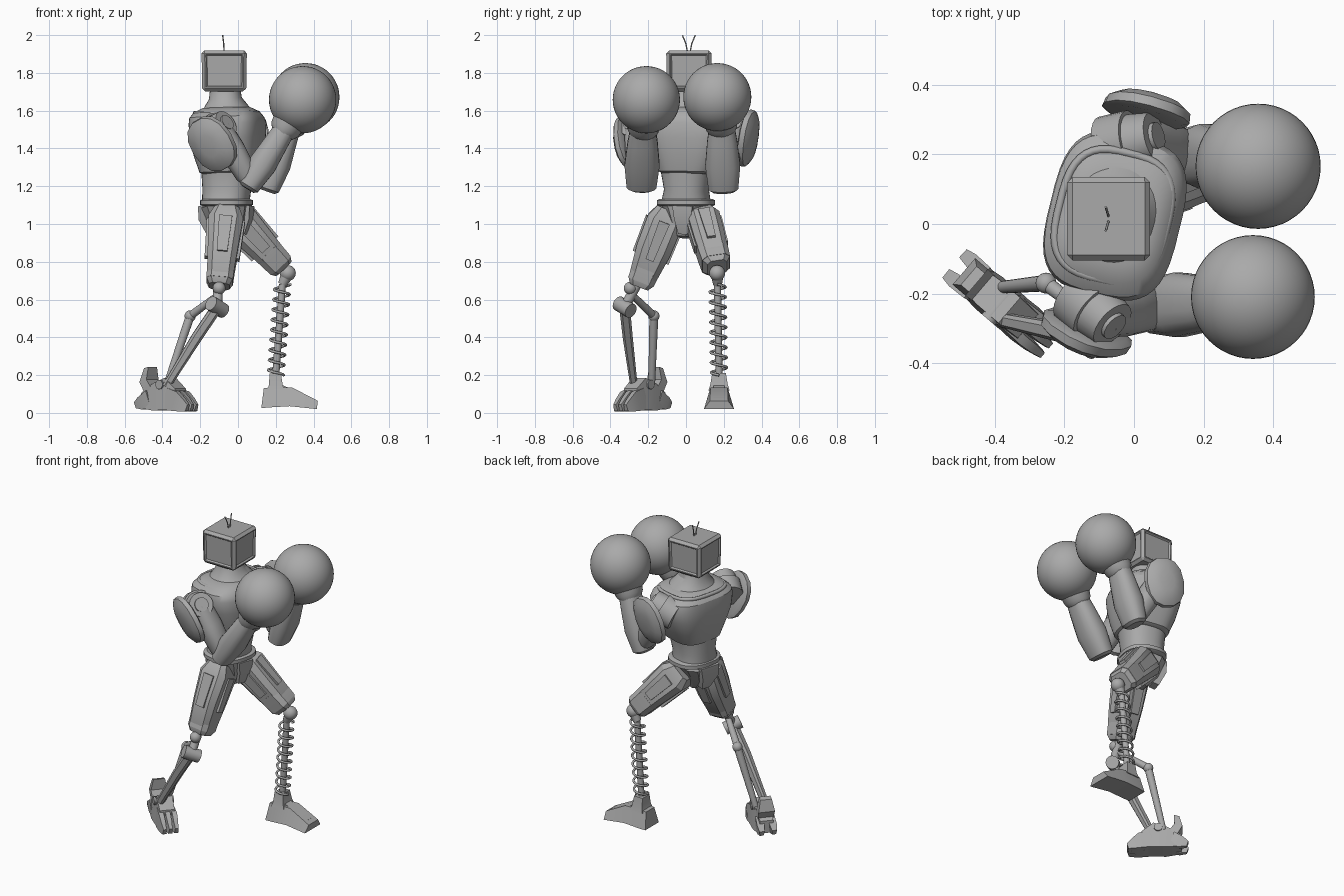
import bpy, bmesh, math
from mathutils import Vector as V

if "Cube" in bpy.data.objects:
    bpy.data.objects.remove(bpy.data.objects["Cube"])

GREY = (0.4, 0.4, 0.4, 1)
mat = bpy.data.materials.new("plain grey")
mat.use_nodes = True
mat.diffuse_color = GREY
mat.node_tree.nodes["Principled BSDF"].inputs["Base Color"].default_value = GREY
made = []


def add(name, bm):
    bmesh.ops.recalc_face_normals(bm, faces=bm.faces)
    me = bpy.data.meshes.new(name)
    bm.to_mesh(me)
    bm.free()
    me.materials.append(mat)
    ob = bpy.data.objects.new(name, me)
    bpy.context.collection.objects.link(ob)
    made.append(ob)


def outline(n, power):
    """Superellipse points; n=4 gives square corners."""
    if n == 4:
        return [(1, 1), (-1, 1), (-1, -1), (1, -1)]
    f = lambda c: math.copysign(abs(c) ** (2 / power), c)
    ts = [math.tau * (i + 0.5) / n for i in range(n)]
    return [(f(math.cos(t)), f(math.sin(t))) for t in ts]


def loft(name, secs, n=24, power=2, hint=(1, 0, 0), taper=1):
    """Skin sections (point, half width along hint, half width across it)."""
    axis = (V(secs[-1][0]) - V(secs[0][0])).normalized()
    u = V(hint) - axis * axis.dot(V(hint))
    u.normalize()
    v = axis.cross(u)
    bm = bmesh.new()
    rings = []
    for p, a, b in secs:
        rings.append([bm.verts.new(V(p) + u * a * s * (taper if t > 0 else 1) + v * b * t)
                      for s, t in outline(n, power)])
    for r0, r1 in zip(rings, rings[1:]):
        for i in range(n):
            j = (i + 1) % n
            bm.faces.new((r0[i], r0[j], r1[j], r1[i]))
    bm.faces.new(rings[0])
    bm.faces.new(rings[-1])
    add(name, bm)


def tube(name, p, q, r, r2=None, n=16):
    loft(name, [(p, r, r), (q, r2 or r, r2 or r)], n, hint=(0.3, 0.5, 0.8))


def ball(name, p, r, seg=24):
    bm = bmesh.new()
    bmesh.ops.create_uvsphere(bm, u_segments=seg, v_segments=seg // 2, radius=r)
    bmesh.ops.translate(bm, vec=p, verts=bm.verts)
    add(name, bm)


def wire(name, pts, r, cyclic=False):
    cu = bpy.data.curves.new(name, "CURVE")
    cu.dimensions = "3D"
    cu.bevel_depth, cu.bevel_resolution = r, 2
    cu.use_fill_caps = True
    sp = cu.splines.new("POLY")
    sp.points.add(len(pts) - 1)
    for k, p in zip(sp.points, pts):
        k.co = (*p, 1)
    sp.use_cyclic_u = cyclic
    cu.materials.append(mat)
    bpy.context.collection.objects.link(bpy.data.objects.new(name, cu))


TURN = V((0.97, -0.24, 0))      # direction the turned body faces
SIDE = V((0.24, 0.97, 0))

# Head: bevelled box with shallow side panels, antennae and neck
HEAD = V((-0.073, 0.015, 1.811))
bm = bmesh.new()
bmesh.ops.create_cube(bm, size=1)
bmesh.ops.scale(bm, vec=(0.24, 0.24, 0.217), verts=bm.verts)
for v in bm.verts:
    if v.co.z < 0:
        v.co.x *= 0.97
        v.co.y *= 0.97
bmesh.ops.bevel(bm, geom=bm.edges[:], offset=0.016, segments=1, affect="EDGES")
sides = [f for f in bm.faces if f.calc_area() > 0.02 and abs(f.normal.z) < 0.5]
bmesh.ops.inset_individual(bm, faces=sides, thickness=0.008, depth=0)
bmesh.ops.inset_individual(bm, faces=sides, thickness=0.01, depth=-0.009)
bmesh.ops.translate(bm, vec=HEAD, verts=bm.verts)
add("head", bm)
for s in (-1, 1):
    base = HEAD + V((0, s * 0.006, 0.095))
    wire("antenna", [base, base + V((-0.003, s * 0.01, 0.05)), base + V((-0.008, s * 0.028, 0.093))], 0.0035)
loft("neck", [((-0.06, 0.02, 1.58), 0.145, 0.165), ((-0.064, 0.018, 1.625), 0.113, 0.125),
              ((-0.067, 0.017, 1.665), 0.086, 0.09), ((-0.068, 0.017, 1.71), 0.08, 0.08)],
     32, 2.2, TURN)

# Torso: chest shell, collar rim, abdomen, belt and pelvis
loft("chest", [((-0.05, 0.01, 1.265), 0.125, 0.13), ((-0.05, 0.01, 1.275), 0.145, 0.15),
               ((-0.05, 0.02, 1.36), 0.172, 0.187), ((-0.055, 0.023, 1.45), 0.187, 0.222),
               ((-0.055, 0.023, 1.53), 0.19, 0.236), ((-0.06, 0.023, 1.565), 0.182, 0.226),
               ((-0.06, 0.023, 1.595), 0.158, 0.187), ((-0.06, 0.02, 1.615), 0.12, 0.13)],
     40, 3.2, TURN)
wire("collar_rim", [V((-0.06, 0.023, 1.587)) + TURN * 0.157 * a + SIDE * 0.186 * b
                    for a, b in outline(40, 3)], 0.012, True)
loft("abdomen", [((-0.065, 0, 1.11), 0.122, 0.13), ((-0.06, 0.003, 1.18), 0.127, 0.116),
                 ((-0.055, 0.005, 1.3), 0.138, 0.14)], 32, 2.4, TURN)
loft("belt", [((-0.06, 0, 1.095), 0.12, 0.14), ((-0.06, 0, 1.102), 0.135, 0.152),
              ((-0.06, 0, 1.125), 0.135, 0.152), ((-0.06, 0, 1.132), 0.12, 0.14)], 32, 2.5, TURN)
loft("pelvis", [((-0.06, 0, 1.1), 0.125, 0.125), ((-0.055, -0.01, 1.0), 0.1, 0.07),
                ((-0.04, -0.012, 0.93), 0.05, 0.035)], 8, 4, TURN)
loft("front_flap", [((0.055, -0.015, 1.1), 0.02, 0.055), ((0.05, -0.015, 1.03), 0.02, 0.045),
                    ((0.02, -0.012, 0.95), 0.02, 0.025)], 4, hint=TURN)
loft("back_flap", [((-0.175, 0.02, 1.1), 0.02, 0.07), ((-0.175, 0.02, 1.03), 0.022, 0.06),
                   ((-0.14, 0.015, 0.95), 0.02, 0.03)], 4, hint=TURN)


def arm(side, inner, outer, elbow, wrist, glove, r, plate, normal, lean):
    """Shoulder joint, shell plate, upper arm, forearm and round glove."""
    inner, outer, elbow, wrist, glove = map(V, (inner, outer, elbow, wrist, glove))
    hub = (outer - inner).normalized()
    tube(side + "_shoulder_joint", inner - hub * 0.04, inner + hub * 0.05, 0.094, 0.094, 24)
    tube(side + "_shoulder_cap", inner + hub * 0.05, outer, 0.082, 0.072, 24)
    tube(side + "_shoulder_hub", outer, outer + hub * 0.012, 0.042)
    top = inner.lerp(outer, 0.5)
    loft(side + "_upper_arm", [(top, 0.065, 0.07), (top.lerp(elbow, 0.4), 0.07, 0.075),
                               (top.lerp(elbow, 0.85), 0.06, 0.068), (elbow, 0.04, 0.05)], 16, 2.4)
    d = (wrist - elbow).normalized()
    loft(side + "_forearm", [(elbow - d * 0.04, 0.04, 0.06), (elbow - d * 0.025, 0.058, 0.08),
                             (elbow.lerp(wrist, 0.35), 0.075, 0.094),
                             (elbow.lerp(wrist, 0.8), 0.064, 0.08), (wrist, 0.06, 0.07)], 16, 2.5)
    g = (glove - wrist).normalized()
    loft(side + "_glove_cuff", [(wrist - g * 0.015, 0.062, 0.07), (wrist + g * 0.01, 0.08, 0.083),
                                (glove - g * 0.14, 0.09, 0.09), (glove - g * 0.1, 0.13, 0.13)], 24)
    ball(side + "_glove", glove, r, 48)
    p, nv = V(plate), V(normal).normalized()
    loft(side + "_shoulder_plate", [(p - nv * 0.035, 0.13, 0.105), (p - nv * 0.025, 0.153, 0.125),
                                    (p + nv * 0.002, 0.15, 0.12), (p + nv * 0.022, 0.115, 0.09),
                                    (p + nv * 0.033, 0.06, 0.045)], 14, 2.3, lean)


arm("right", (-0.135, -0.225, 1.48), (-0.062, -0.29, 1.535), (0.07, -0.235, 1.22),
    (0.24, -0.228, 1.49), (0.342, -0.21, 1.658), 0.178, (-0.143, -0.322, 1.42),
    (-0.4, -0.88, -0.3), (-0.6, -0.05, 1))
arm("left", (-0.045, 0.225, 1.49), (0.06, 0.25, 1.54), (0.17, 0.197, 1.21),
    (0.27, 0.19, 1.5), (0.357, 0.166, 1.672), 0.18, (0.04, 0.338, 1.452), (0.27, 1, -0.2), (0.25, 0, 1))


def thigh(side, hip, knee, across, w0, w1, deep):
    """Chamfered armour thigh with raised strips, knee collar and side plates."""
    hip, knee, hint = V(hip), V(knee), V(across)
    d = (knee - hip).normalized()
    u = (hint - d * d.dot(hint)).normalized()
    v = d.cross(u)
    at = lambda t: hip.lerp(knee, t)
    loft(side + "_thigh", [(at(-0.06), w0 * 0.7, deep * 0.7), (at(0.1), w0, deep),
                           (at(0.5), (w0 + w1) / 2, deep * 0.97), (at(0.93), w1, w1 * 1.03),
                           (at(1), w1 * 0.8, w1 * 0.75)], 8, 4, hint)
    loft(side + "_knee_guard", [(at(0.66), w1 * 1.04, w1 * 1.12), (at(0.72), w1 * 1.08, w1 * 1.12),
                                (at(0.93), w1 * 1.03, w1 * 1.06)], 8, 4, hint)
    for s in (-1, 1):
        loft(side + "_thigh_strip", [(at(0.1) + u * s * w0 * 0.92, 0.013, 0.03),
                                     (at(0.62) + u * s * (w0 + w1) * 0.47, 0.014, 0.022)], 4, hint=hint)
        loft(side + "_thigh_panel", [(at(0.12) + v * s * deep * 0.94, 0.035, 0.012),
                                     (at(0.6) + v * s * deep * 0.9, 0.028, 0.012)], 4, hint=hint)


thigh("right", (-0.06, -0.095, 1.055), (-0.1, -0.248, 0.67), (1, 0, 0), 0.096, 0.071, 0.1)
thigh("left", (-0.018, 0.085, 1.04), (0.237, 0.165, 0.768), (0.7, 0, 0.7), 0.102, 0.074, 0.088)

# Left shin: knee ball, coil spring around a rod, ankle and wedge foot
KNEE, ANKLE = V((0.264, 0.165, 0.74)), V((0.2, 0.175, 0.2))
ball("left_knee", KNEE, 0.042)
TOP = V((0.235, 0.167, 0.68))
tube("left_knee_socket", KNEE, TOP, 0.035, 0.024)
tube("left_spring_rod", TOP, ANKLE, 0.019)
TURNS, STEPS = 9, 16
coil = []
for i in range(TURNS * STEPS + 1):
    a = math.tau * i / STEPS
    coil.append(TOP.lerp(ANKLE, i / (TURNS * STEPS)) + V((math.cos(a), math.sin(a), 0)) * 0.042)
wire("left_spring", coil, 0.007)
loft("left_ankle", [((0.2, 0.175, 0.12), 0.045, 0.055), ((0.2, 0.175, 0.15), 0.036, 0.046),
                    ((0.197, 0.175, 0.21), 0.03, 0.036)], 4)
loft("left_foot", [((0.13, 0.175, 0.078), 0.07, 0.053), ((0.18, 0.175, 0.083), 0.075, 0.054),
                   ((0.28, 0.175, 0.085), 0.075, 0.05), ((0.42, 0.175, 0.042), 0.08, 0.022)],
     4, hint=(0, 1, 0), taper=0.6)
loft("left_foot_ridge", [((0.2, 0.175, 0.14), 0.03, 0.02), ((0.39, 0.175, 0.065), 0.03, 0.015)],
     4, hint=(0, 1, 0))

# Right shin: knee ball and drum, two rods joined by a rear elbow
knee, drum = V((-0.1, -0.295, 0.66)), V((-0.11, -0.325, 0.56))
ball("right_knee", knee, 0.034)
tube("right_knee_link", V((-0.105, -0.26, 0.68)), drum, 0.026)
tube("right_knee_drum", drum - V((0.033, 0.033, -0.02)), drum + V((0.033, 0.033, -0.02)), 0.04)
knob = V((-0.253, -0.17, 0.513))
tube("right_rear_link", V((-0.11, -0.28, 0.62)), knob, 0.018, 0.022)
ball("right_rear_knob", knob, 0.03)
tube("right_rear_rod", knob, V((-0.38, -0.182, 0.14)), 0.024, 0.018)
loft("right_front_rod", [(drum, 0.03, 0.03), (drum.lerp(V((-0.375, -0.285, 0.17)), 0.4), 0.03, 0.028),
                         ((-0.38, -0.275, 0.14), 0.022, 0.02)], 8, 3)

# Right foot: turned segmented body, short toes and heel spurs
F, ACROSS = V((0.76, -0.65, 0)), V((0.65, 0.76, 0))
MID = V((-0.38, -0.23, -0.01))
foot = lambda f, s, z: MID + F * f + ACROSS * s + V((0, 0, z))
loft("right_foot", [(foot(-0.14, 0, 0.075), 0.05, 0.04), (foot(-0.05, 0, 0.095), 0.06, 0.072),
                    (foot(0.03, 0, 0.11), 0.06, 0.085), (foot(0.1, 0, 0.08), 0.056, 0.058)],
     4, hint=ACROSS, taper=0.8)
for k in (-1, 0, 1):
    loft("right_toe", [(foot(0.03, k * 0.038, 0.085), 0.02, 0.06), (foot(0.1, k * 0.04, 0.072), 0.021, 0.053),
                       (foot(0.145, k * 0.038, 0.052), 0.019, 0.036), (foot(0.18, k * 0.036, 0.036), 0.013, 0.018)],
         4, hint=ACROSS, taper=0.7)
for k in (-1, 1):
    loft("right_heel_claw", [(foot(-0.08, k * 0.034, 0.08), 0.024, 0.05),
                             (foot(-0.14, k * 0.038, 0.06), 0.022, 0.033),
                             (foot(-0.175, k * 0.038, 0.05), 0.016, 0.016)], 4, hint=ACROSS, taper=0.7)
loft("right_heel_spur", [(foot(-0.07, 0, 0.1), 0.045, 0.03), (foot(-0.12, 0, 0.18), 0.05, 0.025),
                         (foot(-0.11, 0, 0.25), 0.035, 0.016)], 4, hint=ACROSS)
tube("right_ankle_pin", foot(0, -0.06, 0.16), foot(0, 0.06, 0.16), 0.025)

# Smooth the rounded parts while keeping hard edges sharp
bpy.ops.object.select_all(action="DESELECT")
for ob in made:
    ob.select_set(True)
bpy.context.view_layer.objects.active = made[0]
bpy.ops.object.shade_smooth_by_angle(angle=math.radians(30))
